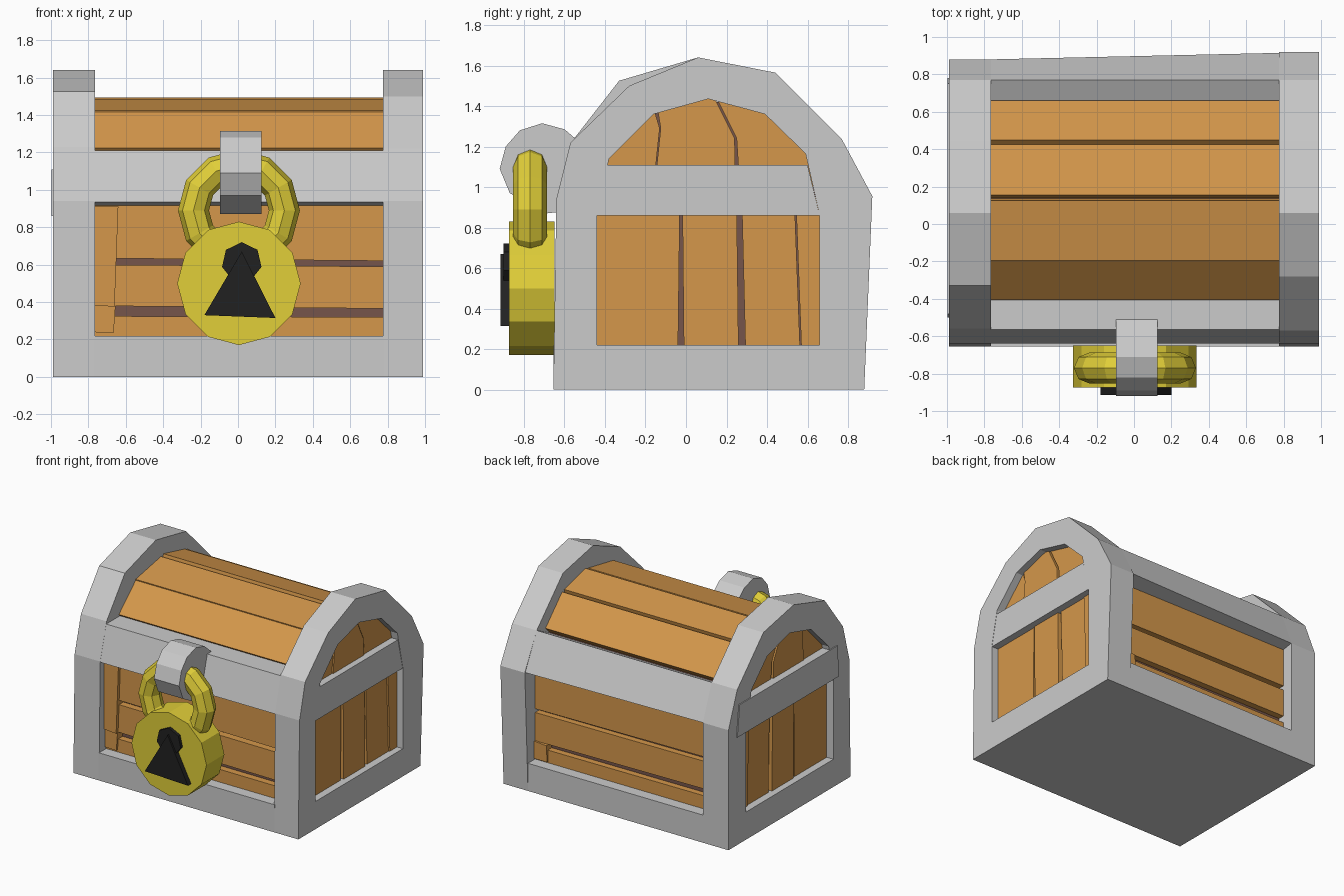
import bpy, bmesh, math

if "Cube" in bpy.data.objects:
    bpy.data.objects.remove(bpy.data.objects["Cube"])


def material(name, rgb):
    m = bpy.data.materials.new(name)
    m.diffuse_color = (*rgb, 1)
    m.use_nodes = True
    m.node_tree.nodes["Principled BSDF"].inputs["Base Color"].default_value = m.diffuse_color
    return m


WOOD = material("wood", (0.66, 0.31, 0.07))
GAP = material("dark_wood", (0.18, 0.09, 0.07))
GOLD = material("brass", (0.75, 0.62, 0.04))
BLACK = material("black", (0.015, 0.015, 0.015))


def finish(name, bm, mat=None):
    bmesh.ops.recalc_face_normals(bm, faces=bm.faces)
    me = bpy.data.meshes.new(name)
    bm.to_mesh(me)
    bm.free()
    ob = bpy.data.objects.new(name, me)
    bpy.context.collection.objects.link(ob)
    if mat:
        me.materials.append(mat)
    return ob


def place(axis, p, d):
    return (d, p[0], p[1]) if axis == "x" else (p[0], d, p[1])


def prism(name, pts, axis, a, b, mat=None, end_pts=None):
    """Extrude a profile along x (points are y,z) or y (points are x,z)."""
    bm = bmesh.new()
    A = [bm.verts.new(place(axis, p, a)) for p in pts]
    B = [bm.verts.new(place(axis, p, b)) for p in (end_pts or pts)]
    n = len(pts)
    bm.faces.new(A)
    bm.faces.new(B)
    for i in range(n):
        j = (i + 1) % n
        bm.faces.new((A[i], A[j], B[j], B[i]))
    return finish(name, bm, mat)


def ring(name, outer, inner, a, b):
    """Frame made from two matching outlines in y,z, extruded along x."""
    bm = bmesh.new()
    loops = [[bm.verts.new((x, *p)) for p in pts]
             for pts, x in ((outer, a), (outer, b), (inner, b), (inner, a))]
    n = len(outer)
    for k in range(4):
        P, Q = loops[k], loops[(k + 1) % 4]
        for i in range(n):
            j = (i + 1) % n
            bm.faces.new((P[i], P[j], Q[j], Q[i]))
    return finish(name, bm)


# Arched end frames, the left one slightly irregular
inner = [(-.44, .22), (.66, .22), (.66, .86), (.59, 1.165), (.39, 1.36),
         (.11, 1.435), (-.16, 1.36), (-.38, 1.14), (-.44, .86)]
right = [(-.655, 0), (.88, 0), (.92, .955), (.77, 1.235), (.44, 1.565),
         (.06, 1.64), (-.28, 1.5), (-.57, 1.22), (-.64, .94)]
left = list(right)
left[2], left[6], left[7] = (.88, .955), (-.33, 1.525), (-.56, 1.23)
ring("right_end_frame", right, inner, .775, .99)
ring("left_end_frame", left, inner, -.99, -.765)

# Base and the front and back rails
prism("base", [(-.655, 0), (.88, 0), (.88, .22), (-.655, .22)], "x", -.77, .78)
prism("front_rail", [(-.64, .935), (-.565, 1.21), (-.39, 1.21), (-.45, .89)],
      "x", -.77, .78)
prism("back_rail", [(.88, .955), (.77, 1.235), (.62, 1.16), (.66, .92)], "x",
      -.77, .78, None, [(.915, .955), (.77, 1.235), (.62, 1.16), (.66, .92)])

# Crossbars over the end panels
prism("right_crossbar", [(-.45, .86), (.66, .86), (.6, 1.11), (-.42, 1.11)],
      "x", .86, .988)
prism("left_crossbar", [(-.5, .86), (.78, .86), (.75, 1.11), (-.48, 1.11)],
      "x", -.998, -.86)

# Dark core seen between the planks
prism("inner_box", [(-.51, .1), (.74, .1), (.74, 1.0), (.6, 1.18), (.4, 1.37),
                    (.11, 1.43), (-.18, 1.37), (-.39, 1.17), (-.51, 1.0)],
      "x", -.88, .88, GAP)

# Front and back planks: heights at the left and right ends
rows = [((.15, .325), (.15, .32)), ((.38, .6), (.365, .59)),
        ((.635, .94), (.62, .93))]
for side, y0, y1 in (("front", -.565, -.49), ("back", .79, .71)):
    for i, ((l0, l1), (r0, r1)) in enumerate(rows):
        prism(f"{side}_plank_{i}", [(-.8, l0), (.8, r0), (.8, r1), (-.8, l1)],
              "y", y0, y1, WOOD)
prism("front_batten_upper", [(-.79, .385), (-.66, .375), (-.64, .91), (-.79, .915)],
      "y", -.59, -.5, WOOD)
prism("front_batten_lower", [(-.79, .24), (-.665, .235), (-.655, .38), (-.79, .385)],
      "y", -.58, -.5, WOOD)
prism("back_batten", [(.66, .23), (.79, .23), (.79, .37), (.665, .36)],
      "y", .805, .72, WOOD)

# End planks below and above the crossbars
low = [[(-.5, .15), (-.04, .15), (-.03, .95), (-.5, .95)],
       [(-.01, .15), (.26, .15), (.25, .95), (-.018, .95)],
       [(.295, .15), (.565, .15), (.535, .95), (.275, .95)],
       [(.572, .15), (.72, .15), (.72, .95), (.542, .95)]]
high = [[(-.44, 1.0), (-.16, 1.0), (-.13, 1.29), (-.16, 1.39), (-.42, 1.15)],
        [(-.155, 1.0), (.245, 1.0), (.24, 1.24), (.13, 1.46), (-.14, 1.38), (-.125, 1.29)],
        [(.265, 1.0), (.65, 1.0), (.62, 1.18), (.4, 1.4), (.14, 1.46), (.25, 1.24)]]
for side, s in (("right", 1), ("left", -1)):
    for i, pts in enumerate(low + high):
        prism(f"{side}_end_plank_{i}", pts, "x", s * .85,
              s * (.93 + .008 * (i % 2)), WOOD)

# Curved lid planks, each a slab below its top edge line
lid = [((-.405, 1.225), (-.19, 1.42)), ((-.195, 1.425), (.125, 1.485)),
       ((.155, 1.495), (.425, 1.43)), ((.45, 1.42), (.66, 1.21))]
for i, (p, q) in enumerate(lid):
    d = math.dist(p, q)
    ny, nz = (q[1] - p[1]) / d * .07, -(q[0] - p[0]) / d * .07
    prism(f"lid_plank_{i}", [p, q, (q[0] + ny, q[1] + nz), (p[0] + ny, p[1] + nz)],
          "x", -.79, .79, WOOD)

# Hasp hooked over the shackle
prism("hasp", [(-.6, .88), (-.69, .87), (-.87, .97), (-.92, 1.09), (-.89, 1.2),
               (-.82, 1.28), (-.71, 1.315), (-.6, 1.285), (-.5, 1.2)],
      "x", -.095, .125)


def circle(cx, cz, r, n):
    return [(cx + r * math.sin(math.tau * i / n), cz + r * math.cos(math.tau * i / n))
            for i in range(n)]


# Padlock: round body, ring shackle and keyhole
prism("lock_body", circle(.005, .5, .33, 12), "y", -.875, -.65, GOLD)
bpy.ops.mesh.primitive_torus_add(location=(.005, -.77, .89), rotation=(math.pi / 2, 0, 0),
                                 major_radius=.243, minor_radius=.083,
                                 major_segments=12, minor_segments=8)
shackle = bpy.context.object
shackle.name = "lock_shackle"
shackle.data.materials.append(GOLD)
prism("keyhole_round", circle(.02, .612, .108, 7), "y", -.9, -.86, BLACK)
prism("keyhole_slot", [(.02, .67), (-.18, .33), (.2, .315)], "y", -.915, -.86, BLACK)
